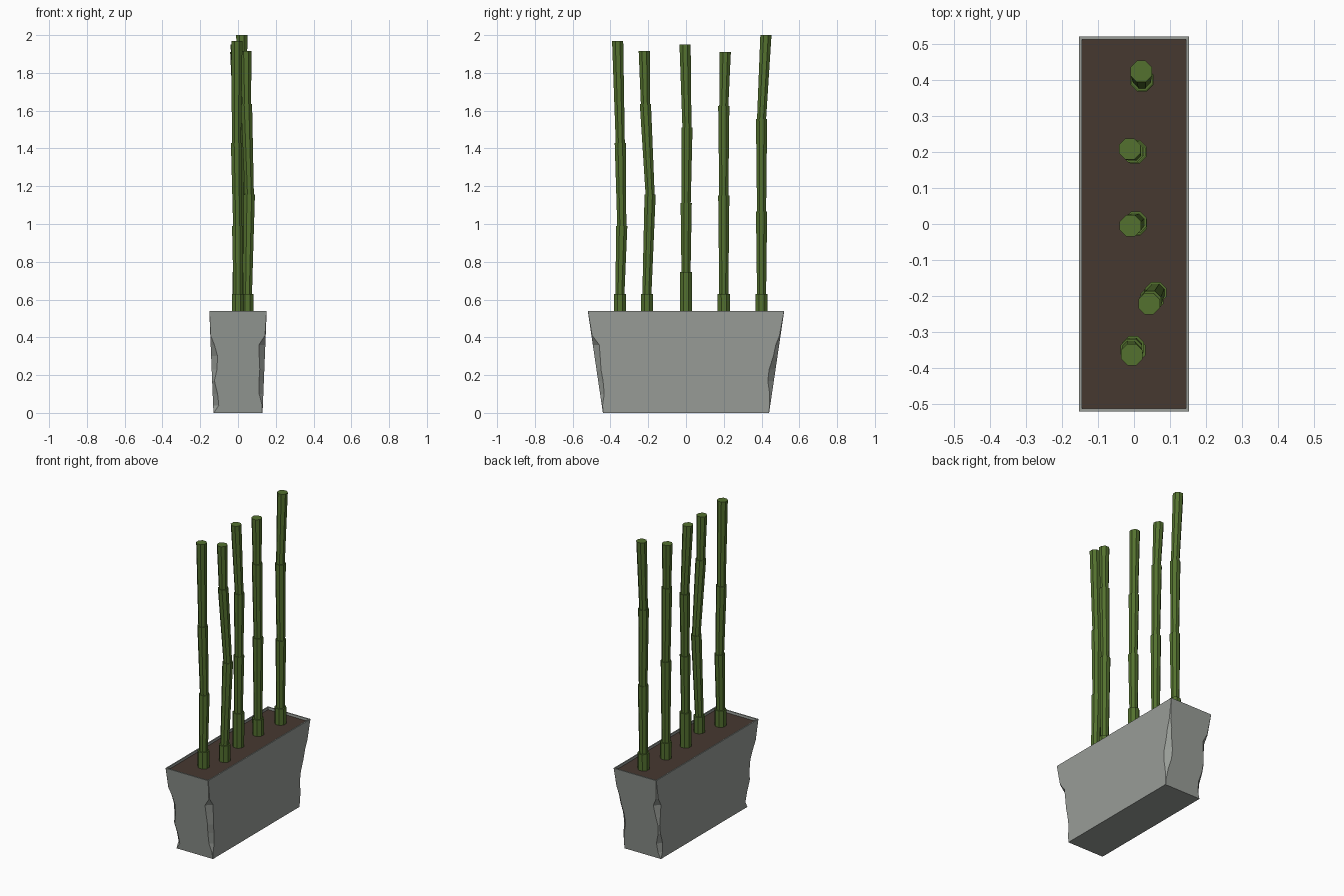
import bpy, bmesh, math
from mathutils import Vector

if "Cube" in bpy.data.objects:
    bpy.data.objects.remove(bpy.data.objects["Cube"])


def material(name, rgb):
    m = bpy.data.materials.new(name)
    m.diffuse_color = (*rgb, 1)
    m.use_nodes = True
    m.node_tree.nodes["Principled BSDF"].inputs["Base Color"].default_value = m.diffuse_color
    return m


STONE = material("grey stone", (0.32, 0.34, 0.315))
SOIL = material("brown soil", (0.062, 0.04, 0.03))
GREEN = material("bamboo green", (0.088, 0.165, 0.028))


def finish(bm, name, mat):
    bmesh.ops.recalc_face_normals(bm, faces=bm.faces)
    me = bpy.data.meshes.new(name)
    bm.to_mesh(me)
    bm.free()
    me.materials.append(mat)
    ob = bpy.data.objects.new(name, me)
    bpy.context.collection.objects.link(ob)
    return ob


def bridge(bm, a, b):
    n = len(a)
    for i in range(n):
        bm.faces.new((a[i], a[(i + 1) % n], b[(i + 1) % n], b[i]))


def box_ring(bm, hx, hy, z, chips):
    """Rectangle with each corner worn off by its own amount, counter-clockwise."""
    pts = []
    for (sx, sy), c in zip(((-1, -1), (1, -1), (1, 1), (-1, 1)), chips):
        along_x = (sx * (hx - c), sy * hy)
        along_y = (sx * hx, sy * (hy - c))
        pts += [along_y, along_x] if sx == sy else [along_x, along_y]
    return [bm.verts.new((x, y, z)) for x, y in pts]


# Planter: tapered trough with worn corners and a thin rim
H = 0.54
heights = [0, 0.04, 0.10, 0.17, 0.23, 0.30, 0.36, 0.41, H]
wear = [
    (.002, .030, .026, .012, .028, .034, .020, .002, .001),   # left front
    (.002, .004, .022, .026, .024, .030, .034, .004, .001),   # right front
    (.002, .003, .012, .032, .034, .022, .018, .006, .001),   # right back
    (.002, .018, .026, .010, .008, .022, .032, .010, .001),   # left back
]
bm = bmesh.new()
rings = []
for i, z in enumerate(heights):
    t = z / H
    rings.append(box_ring(bm, 0.13 + 0.022 * t, 0.44 + 0.08 * t, z, [w[i] for w in wear]))
rings.append(box_ring(bm, 0.144, 0.512, H, [.001] * 4))
rings.append(box_ring(bm, 0.143, 0.509, 0.50, [.001] * 4))
for a, b in zip(rings, rings[1:]):
    bridge(bm, a, b)
bm.faces.new(rings[0])
bm.faces.new(rings[-1])
finish(bm, "planter", STONE)

# Soil slab inside the rim
bm = bmesh.new()
lo = box_ring(bm, 0.143, 0.509, 0.502, [.001] * 4)
hi = box_ring(bm, 0.1435, 0.511, 0.525, [.001] * 4)
bridge(bm, lo, hi)
bm.faces.new(lo)
bm.faces.new(hi)
finish(bm, "soil", SOIL)

# Bamboo stalks: joint positions (x, y, z) from the planter floor upwards
stalks = [
    [(0, -.35, .002), (0, -.35, .63), (-.002, -.34, .99), (-.008, -.348, 1.43), (-.006, -.362, 1.97)],
    [(.05, -.207, .002), (.05, -.207, .63), (.06, -.19, 1.155), (.045, -.215, 1.635), (.042, -.221, 1.915)],
    [(.003, 0, .002), (.003, 0, .745), (.006, .001, 1.11), (.005, .005, 1.51), (-.010, -.005, 1.95)],
    [(.003, .2, .002), (.003, .2, .63), (.002, .2, 1.15), (-.004, .2, 1.625), (-.012, .208, 1.91)],
    [(.022, .4, .002), (.022, .4, .63), (.025, .4, 1.065), (.022, .4, 1.555), (.020, .423, 2.0)],
]
SIDES = 8


def circle(bm, centre, r):
    return [bm.verts.new(Vector(centre) + Vector((r * math.cos(a), r * math.sin(a), 0)))
            for a in (2 * math.pi * (k + 0.5) / SIDES for k in range(SIDES))]


for n, joints in enumerate(stalks, 1):
    bm = bmesh.new()
    for i, (p, q) in enumerate(zip(joints, joints[1:])):
        # each section flares towards its upper joint
        r0, r1 = (0.034, 0.035) if i == 0 else (0.026, 0.032)
        a, b = circle(bm, p, r0), circle(bm, q, r1)
        bridge(bm, a, b)
        bm.faces.new(a)
        bm.faces.new(b)
    finish(bm, f"bamboo_stalk_{n}", GREEN)
